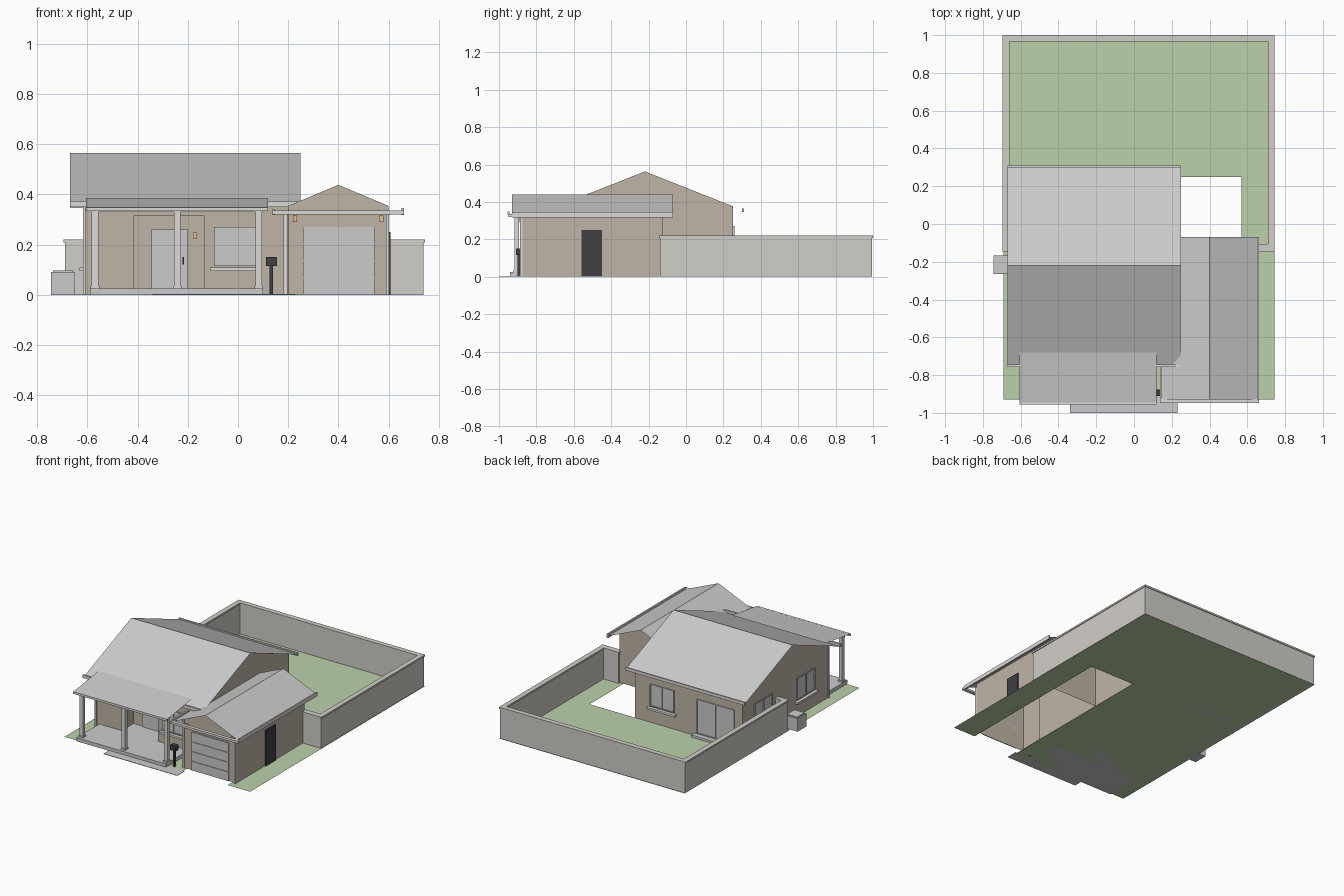
import bpy

if "Cube" in bpy.data.objects:
    bpy.data.objects.remove(bpy.data.objects["Cube"])


def material(name, r, g, b):
    m = bpy.data.materials.new(name)
    m.diffuse_color = (r, g, b, 1)
    m.use_nodes = True
    m.node_tree.nodes["Principled BSDF"].inputs["Base Color"].default_value = m.diffuse_color
    return m


BEIGE = material("wall_beige", 0.52, 0.46, 0.38)
PALE = material("pale_stone", 0.64, 0.62, 0.58)
WHITE = material("trim_white", 0.72, 0.71, 0.69)
GREEN = material("lawn_green", 0.50, 0.64, 0.40)
DARK = material("dark_metal", 0.05, 0.05, 0.055)
AMBER = material("lamp_amber", 0.75, 0.55, 0.28)
GREY = None


def mesh(name, verts, faces, mat=GREY):
    me = bpy.data.meshes.new(name)
    me.from_pydata(verts, [], faces)
    ob = bpy.data.objects.new(name, me)
    bpy.context.collection.objects.link(ob)
    if mat:
        me.materials.append(mat)
    return ob


def box(name, x, y, z, mat=GREY):
    x, y, z = sorted(x), sorted(y), sorted(z)
    v = [(a, b, c) for a in x for b in y for c in z]
    f = [(0, 1, 3, 2), (4, 6, 7, 5), (0, 4, 5, 1), (2, 3, 7, 6), (0, 2, 6, 4), (1, 5, 7, 3)]
    return mesh(name, v, f, mat)


def sheets(name, quads, mat=GREY):
    """Join several flat polygons into one object."""
    verts, faces = [], []
    for q in quads:
        faces.append(tuple(range(len(verts), len(verts) + len(q))))
        verts += q
    return mesh(name, verts, faces, mat)


def flat(x0, x1, y0, y1, z):
    return [(x0, y0, z), (x1, y0, z), (x1, y1, z), (x0, y1, z)]


def front(x0, x1, z0, z1, y):
    return [(x0, y, z0), (x1, y, z0), (x1, y, z1), (x0, y, z1)]


def side(y0, y1, z0, z1, x):
    return [(x, y0, z0), (x, y1, z0), (x, y1, z1), (x, y0, z1)]


def opening(name, axis, wall, out, a, b, z0, z1, sill=True):
    """Two-pane window or sliding door on a wall; axis is the wall direction."""
    def part(label, u, d, z, mat):
        d = (wall, wall + out * d)
        xy = (u, d) if axis == "x" else (d, u)
        box(name + label, xy[0], xy[1], z, mat)
    t = 0.006
    mid = (a + b) / 2
    part("_glass", (a, b), 0.003, (z0, z1), GREY)
    for i, u in enumerate((a, mid - t / 2, b - t)):
        part(f"_upright_{i}", (u, u + t), 0.008, (z0, z1), GREY)
    for i, z in enumerate((z0, z1 - t)):
        part(f"_rail_{i}", (a, b), 0.008, (z, z + t), GREY)
    if sill:
        part("_sill", (a - 0.017, b + 0.017), 0.022, (z0 - 0.02, z0 - 0.006), WHITE)


# Lawn with the open strip under and behind the garage
sheets("lawn", [flat(-0.69, 0.22, -0.93, 1, 0), flat(0.22, 0.57, 0.25, 1, 0),
                flat(0.57, 0.745, -0.93, 1, 0)], GREEN)
box("path", (-0.34, 0.23), (-1, -0.92), (0, 0.003))

# House walls with a recessed entry
L, R, F, B, RY, RZ, S = -0.61, 0.22, -0.69, 0.25, -0.22, 0.565, 0.4
EZ = RZ - S * (B - RY)
ax0, ax1, ay, az = -0.415, -0.135, -0.56, 0.315
walls = [[(x, F, 0), (x, B, 0), (x, B, EZ), (x, RY, RZ - 0.002), (x, F, EZ)] for x in (L, R)]
walls += [front(L, R, 0, EZ, B), front(L, ax0, 0, EZ, F), front(ax1, R, 0, EZ, F),
          front(ax0, ax1, az, EZ, F), front(ax0, ax1, 0, az, ay),
          side(F, ay, 0, az, ax0), side(F, ay, 0, az, ax1), flat(ax0, ax1, F, ay, az)]
sheets("house_walls", walls, BEIGE)
box("entry_floor", (ax0, ax1), (F, ay), (0, 0.025))
box("front_door", (-0.345, -0.2), (ay - 0.008, ay), (0.025, 0.26))
box("front_door_handle", (-0.222, -0.215), (ay - 0.016, ay - 0.008), (0.12, 0.15), DARK)

# Main roof and its eave boards
ov = 0.53
sheets("main_roof", [[(-0.67, RY, RZ), (0.25, RY, RZ), (0.25, RY + s * ov, RZ - S * ov),
                      (-0.67, RY + s * ov, RZ - S * ov)] for s in (-1, 1)])
box("front_eave_board", (-0.67, 0.25), (-0.757, -0.745), (0.35, 0.372), WHITE)
box("back_eave_board", (-0.67, 0.25), (0.3, 0.31), (0.345, 0.366), WHITE)

# Porch
box("porch_slab", (-0.59, 0.1), (-0.94, F), (0, 0.025))
for i, x in enumerate((-0.57, -0.243, 0.083)):
    box(f"porch_column_{i}", (x - 0.013, x + 0.013), (-0.918, -0.892), (0.025, 0.332), WHITE)
    box(f"porch_column_base_{i}", (x - 0.017, x + 0.017), (-0.922, -0.888), (0.025, 0.035), WHITE)
box("porch_beam", (-0.585, 0.1), (-0.922, -0.888), (0.33, 0.345), WHITE)
sheets("porch_roof", [[(-0.605, -0.95, 0.347), (0.12, -0.95, 0.347),
                       (0.12, -0.68, 0.386), (-0.605, -0.68, 0.386)]])
box("porch_eave_board", (-0.605, 0.12), (-0.955, -0.945), (0.333, 0.348), WHITE)

# Garage
gx, gz, gs = 0.4, 0.44, 0.43
gf, gb = -0.875, -0.125
ge = gz - gs * 0.2
sheets("garage_walls",
       [[(0.2, y, 0), (0.6, y, 0), (0.6, y, ge), (gx, y, gz - 0.002), (0.2, y, ge)]
        for y in (gf, gb)] + [side(gf, gb, 0, ge, x) for x in (0.2, 0.6)], BEIGE)
sheets("garage_roof", [[(gx, -0.93, gz), (gx, -0.07, gz), (gx + s * 0.26, -0.07, gz - gs * 0.26),
                        (gx + s * 0.26, -0.93, gz - gs * 0.26)] for s in (-1, 1)])
box("garage_right_eave_board", (0.652, 0.662), (-0.93, -0.07), (0.318, 0.345), WHITE)
box("garage_left_eave_board", (0.138, 0.148), (-0.93, -0.755), (0.318, 0.342), WHITE)
box("garage_front_board", (0.138, 0.662), (-0.948, -0.925), (0.32, 0.335), WHITE)
for i in range(4):
    z = i * 0.0675
    box(f"garage_door_panel_{i}", (0.26, 0.545), (gf - 0.008, gf), (z + 0.002, z + 0.0655))
box("garage_door_backing", (0.26, 0.545), (gf - 0.004, gf), (0, 0.27))
box("garage_side_door", (0.6, 0.608), (-0.56, -0.45), (0, 0.25), DARK)

# Windows and back door
opening("front_window", "x", F, -1, -0.095, 0.07, 0.115, 0.27)
opening("back_window", "x", B, 1, -0.085, 0.1, 0.115, 0.27)
opening("back_sliding_door", "x", B, 1, -0.55, -0.26, 0.02, 0.26, False)
opening("left_window_rear", "y", L, -1, -0.08, 0.12, 0.115, 0.27)
opening("left_window_fore", "y", L, -1, -0.545, -0.35, 0.115, 0.27)
box("back_door_step", (-0.57, -0.24), (B, B + 0.035), (0, 0.016))

# Wall lamps and downpipes
for n, x, y, z in (("entry", -0.172, F, 0.235), ("garage_left", 0.227, gf, 0.303),
                   ("garage_right", 0.571, gf, 0.303)):
    box(n + "_lamp", (x - 0.008, x + 0.008), (y - 0.016, y), (z - 0.013, z + 0.013), AMBER)
box("left_downpipe", (-0.618, -0.607), (F - 0.012, F), (0, 0.36), WHITE)
box("garage_downpipe", (0.182, 0.198), (gf - 0.005, gf + 0.011), (0, 0.335), WHITE)
box("garage_right_downpipe", (0.59, 0.602), (gf - 0.012, gf), (0, 0.33), WHITE)

# Garden wall with capping, mitred by simple overlap
runs = {"back": ((-0.69, 0.74), (0.97, 0.995)), "left": ((-0.69, -0.665), (-0.14, 0.97)),
        "right": ((0.715, 0.74), (-0.14, 0.97)), "front_left": ((-0.665, L), (-0.14, -0.115)),
        "front_right": ((0.6, 0.715), (-0.14, -0.11))}
for n, (x, y) in runs.items():
    box(f"garden_wall_{n}", x, y, (0, 0.208), PALE)
    box(f"garden_wall_cap_{n}", (x[0] - 0.005, x[1] + 0.005), (y[0] - 0.005, y[1] + 0.005),
        (0.208, 0.22), PALE)

# Cooling unit and mailbox
box("cooling_unit", (-0.745, -0.65), (-0.265, -0.168), (0, 0.09))
box("cooling_unit_lid", (-0.737, -0.658), (-0.257, -0.176), (0.09, 0.097))
box("mailbox_post", (0.126, 0.14), (-0.9, -0.886), (0, 0.115), DARK)
box("mailbox", (0.112, 0.155), (-0.91, -0.876), (0.115, 0.15), DARK)
